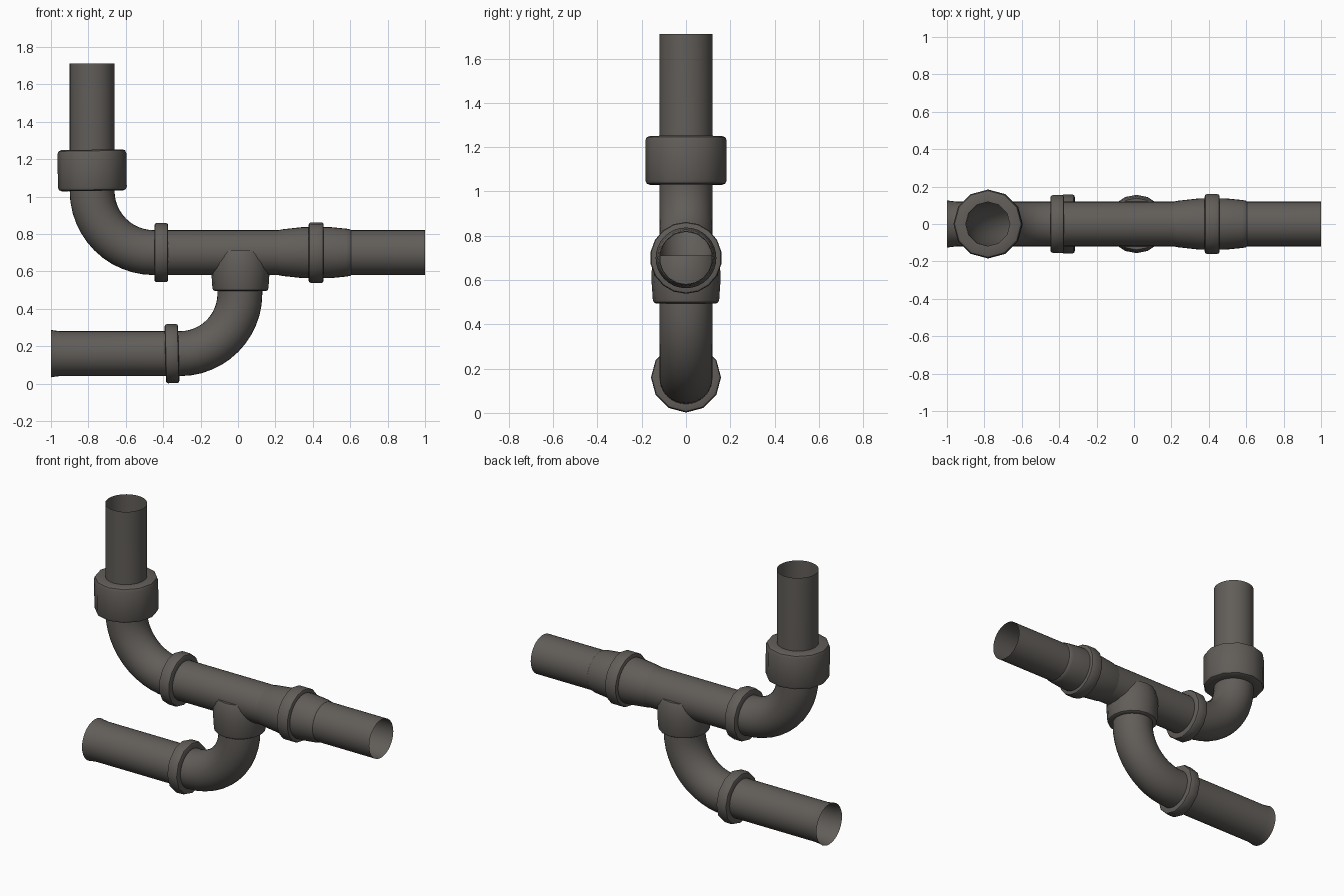
import bpy, bmesh
from math import sin, cos, pi, radians

if "Cube" in bpy.data.objects:
    bpy.data.objects.remove(bpy.data.objects["Cube"])

metal = bpy.data.materials.new("dark_iron")
metal.diffuse_color = (0.12, 0.11, 0.10, 1)
metal.use_nodes = True
metal.node_tree.nodes["Principled BSDF"].inputs["Base Color"].default_value = metal.diffuse_color


def tube(name, rings, sides, cap_end=False, smooth=35):
    """Skin circles (x, z, direction angle, radius) lying along a path in the xz plane."""
    bm = bmesh.new()
    loops = []
    for x, z, a, r in rings:
        loops.append([bm.verts.new((x - sin(a) * r * cos(t), r * sin(t), z + cos(a) * r * cos(t)))
                      for t in (2 * pi * i / sides for i in range(sides))])
    for p, q in zip(loops, loops[1:]):
        for i in range(sides):
            j = (i + 1) % sides
            bm.faces.new((p[i], p[j], q[j], q[i]))
    if cap_end:
        bm.faces.new(loops[-1])
    bmesh.ops.recalc_face_normals(bm, faces=bm.faces)
    me = bpy.data.meshes.new(name)
    bm.to_mesh(me)
    bm.free()
    me.materials.append(metal)
    ob = bpy.data.objects.new(name, me)
    bpy.context.collection.objects.link(ob)
    bpy.context.view_layer.objects.active = ob
    ob.select_set(True)
    bpy.ops.object.shade_smooth_by_angle(angle=radians(smooth))
    ob.select_set(False)
    return ob


def collar(name, x, z, a, half, r, bevel, sides, tilt=0.0):
    """Bevelled ring around a pipe, centred at (x, z)."""
    prof = [(-half, 0.118), (-half, r - bevel), (-half + bevel * 0.3, r - bevel * 0.3), (-half + bevel, r)]
    prof += [(-t, rr) for t, rr in reversed(prof)]
    a += tilt
    tube(name, [(x + cos(a) * t, z + sin(a) * t, a, rr) for t, rr in prof], sides)


R = 0.12
steps = [radians(90) * i / 12 for i in range(13)]

# upper run: riser, elbow and straight pipe
upper = [(-0.78, 1.71, -pi / 2, R)]
upper += [(-0.45 - 0.33 * cos(t), 1.03 - 0.33 * sin(t), t - pi / 2, R) for t in steps]
upper += [(1.0, 0.70, 0, R)]
tube("upper_pipe", upper, 32)

# lower run: slightly flared inlet, elbow up into the tee
lower = [(-1.0, 0.16, 0, 0.127), (-0.985, 0.16, 0, 0.124), (-0.95, 0.16, 0, R)]
lower += [(-0.31 + 0.32 * sin(t), 0.48 - 0.32 * cos(t), t, R) for t in steps]
lower += [(0.01, 0.6, pi / 2, R)]
tube("lower_pipe", lower, 32)

# joint collars
collar("riser_socket", -0.78, 1.14, pi / 2, 0.11, 0.184, 0.02, 12, 0.015)
collar("upper_elbow_collar", -0.41, 0.70, 0, 0.037, 0.158, 0.012, 14)
collar("lower_elbow_collar", -0.353, 0.16, 0, 0.036, 0.158, 0.012, 12, 0.025)
collar("coupling_ring", 0.418, 0.70, 0, 0.04, 0.162, 0.012, 18)

# coupling sleeve on the straight pipe
tube("coupling_sleeve", [(x, 0.70, 0, r) for x, r in
     [(0.21, 0.119), (0.24, 0.125), (0.35, 0.137), (0.49, 0.137), (0.58, 0.128), (0.60, 0.124), (0.605, 0.119)]], 32)

# tee socket, tapering into the straight pipe
tube("tee_socket", [(0.013, z, pi / 2, r) for z, r in
     [(0.495, 0.118), (0.495, 0.138), (0.50, 0.146), (0.512, 0.15),
      (0.60, 0.156), (0.64, 0.155), (0.69, 0.147), (0.71, 0.138)]], 16, cap_end=True)
